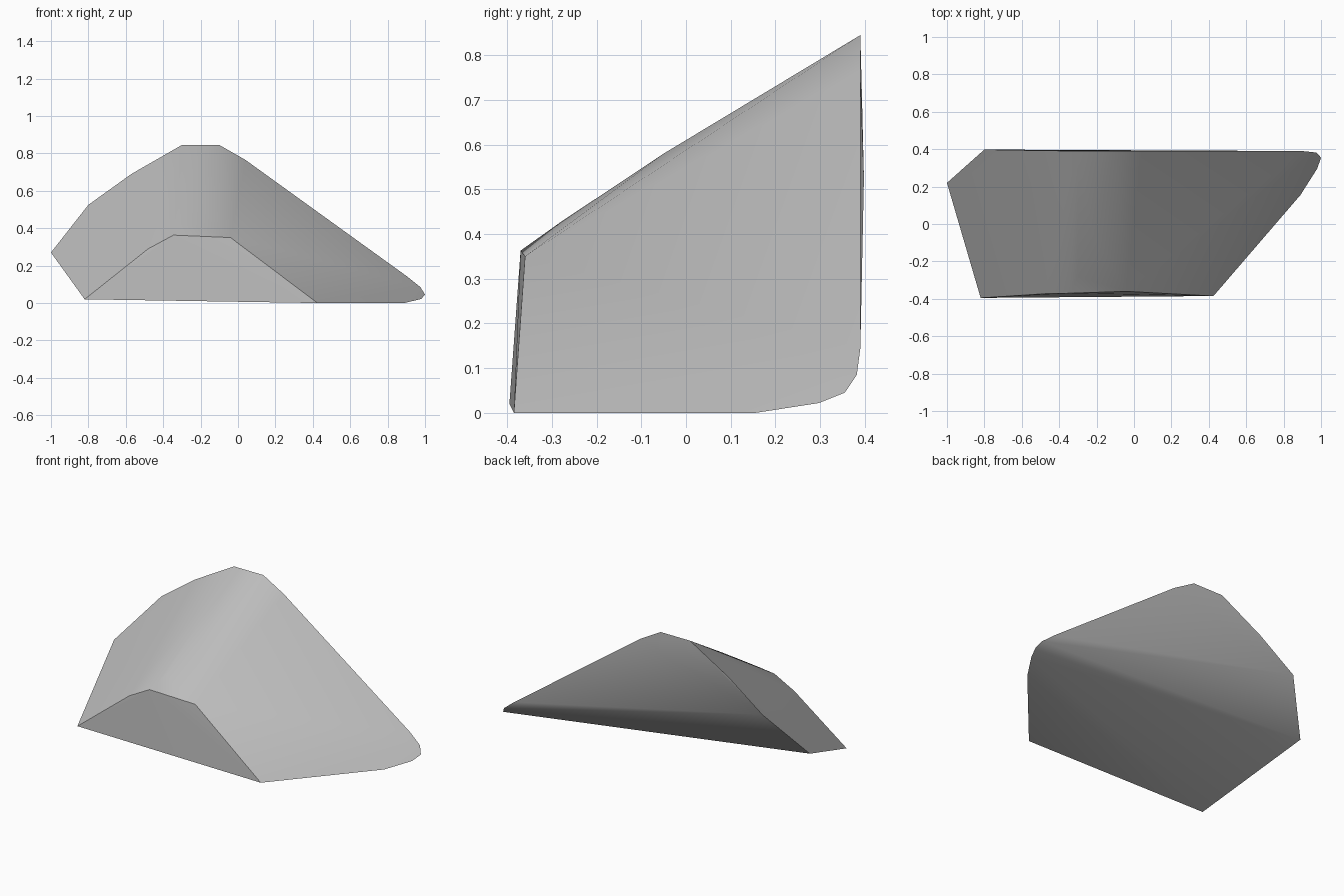
import bpy, bmesh, math

cube = bpy.data.objects.get("Cube")
if cube:
    bpy.data.objects.remove(cube)

# Stone colour
stone = bpy.data.materials.new("stone_grey")
stone.use_nodes = True
grey = (0.5, 0.5, 0.5, 1.0)
stone.diffuse_color = grey
stone.node_tree.nodes["Principled BSDF"].inputs["Base Color"].default_value = grey

# Corners of the shard, grouped by region
front_face = [(-0.82, -0.395, 0.02), (-0.48, -0.373, 0.29), (-0.345, -0.37, 0.363),
              (-0.04, -0.36, 0.35), (0.425, -0.385, 0)]
back_crest = [(-0.8, 0.398, 0.525), (-0.57, 0.394, 0.69), (-0.3, 0.39, 0.845),
              (-0.1, 0.39, 0.845), (0.04, 0.39, 0.765)]
ridge_swell = [(-0.3, -0.28, 0.427), (-0.22, -0.05, 0.58)]
side_corner = [(-1, 0.22, 0.27)]
low_tip = [(0.89, 0.155, 0), (0.98, 0.297, 0.022), (1, 0.355, 0.045),
           (0.975, 0.382, 0.085), (0.9, 0.39, 0.145)]

# Wrap the corners into one chipped stone block
bm = bmesh.new()
for corner in front_face + back_crest + ridge_swell + side_corner + low_tip:
    bm.verts.new(corner)
hull = bmesh.ops.convex_hull(bm, input=bm.verts)
loose = [v for v in bm.verts if not v.link_faces]
bmesh.ops.delete(bm, geom=loose, context='VERTS')
bmesh.ops.dissolve_limit(bm, angle_limit=math.radians(1), verts=bm.verts, edges=bm.edges)
bmesh.ops.recalc_face_normals(bm, faces=bm.faces)
mesh = bpy.data.meshes.new("rock_shard")
bm.to_mesh(mesh)
bm.free()
mesh.materials.append(stone)

rock = bpy.data.objects.new("rock_shard", mesh)
bpy.context.collection.objects.link(rock)
bpy.context.view_layer.objects.active = rock
rock.select_set(True)
bpy.ops.object.shade_smooth_by_angle(angle=math.radians(45))
